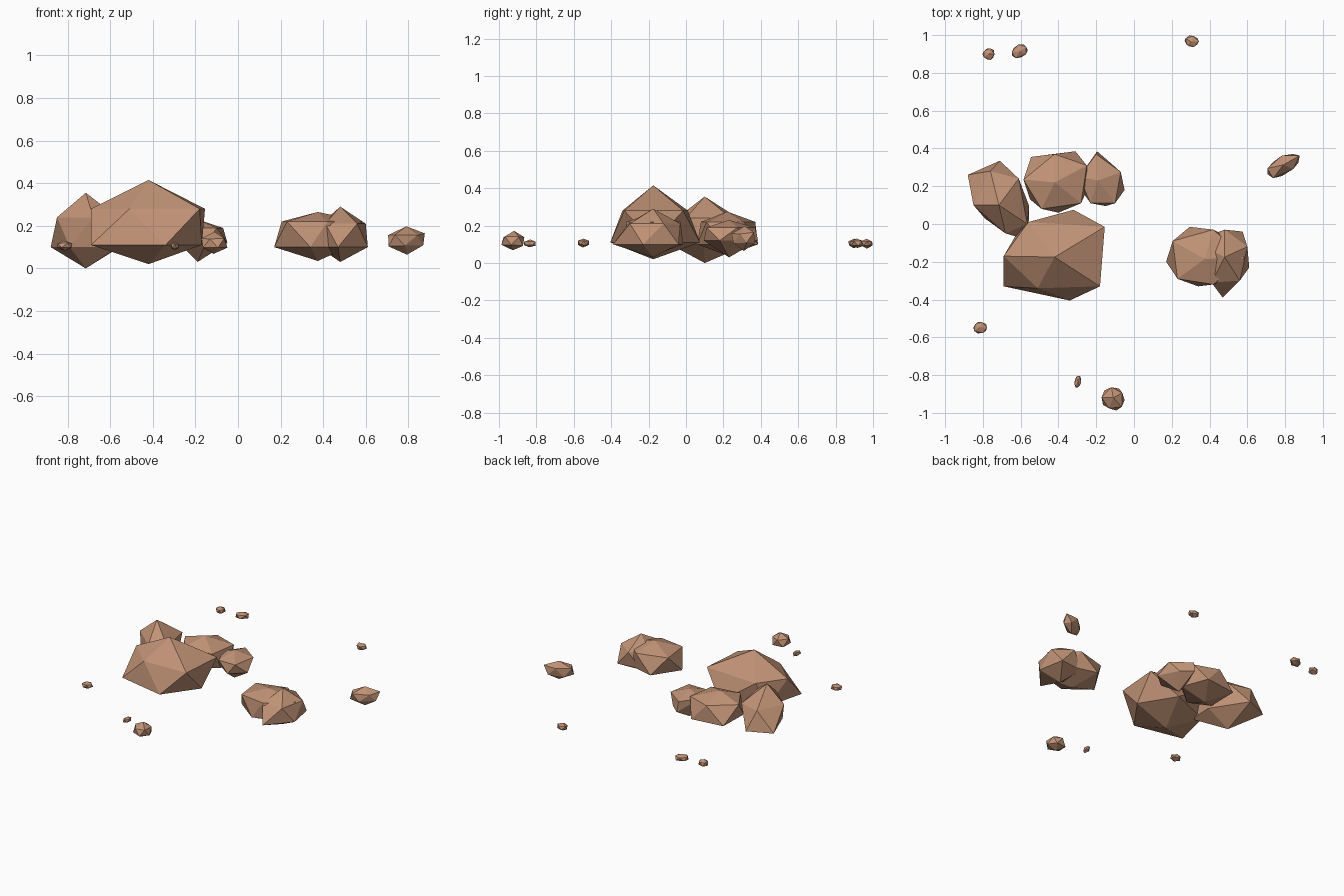
import bpy
import bmesh
import random
from mathutils import Matrix, Vector

default_cube = bpy.data.objects.get("Cube")
if default_cube:
    bpy.data.objects.remove(default_cube, do_unlink=True)

random.seed(4)

# One warm brown stone colour
stone = bpy.data.materials.new("brown_stone")
stone.use_nodes = True
colour = (0.53, 0.29, 0.18, 1)
stone.diffuse_color = colour
stone.node_tree.nodes["Principled BSDF"].inputs["Base Color"].default_value = colour


def finish(name, bm):
    """Turn a bmesh into a flat-shaded stone object."""
    bmesh.ops.recalc_face_normals(bm, faces=bm.faces)
    mesh = bpy.data.meshes.new(name)
    bm.to_mesh(mesh)
    bm.free()
    mesh.materials.append(stone)
    obj = bpy.data.objects.new(name, mesh)
    bpy.context.collection.objects.link(obj)
    return obj


def boulder(name, centre, heights, shoulder, foot):
    """Twenty-sided rock: two poles and two staggered five-point cross-sections.

    heights run from the bottom pole through foot and shoulder to the top pole;
    each foot point sits between two neighbouring shoulder points.
    """
    bm = bmesh.new()
    base, low, high, peak = heights
    bottom = bm.verts.new((*centre, base))
    top = bm.verts.new((*centre, peak))
    upper = [bm.verts.new((x, y, high)) for x, y in shoulder]
    lower = [bm.verts.new((x, y, low)) for x, y in foot]
    count = len(upper)
    for i in range(count):
        j = (i + 1) % count
        bm.faces.new((top, upper[i], upper[j]))
        bm.faces.new((upper[i], lower[i], upper[j]))
        bm.faces.new((lower[i], lower[j], upper[j]))
        bm.faces.new((bottom, lower[j], lower[i]))
    return finish(name, bm)


def pebble(name, centre, size, turn=0, jitter=0.08):
    """Small, slightly uneven stone with half-extents given by size."""
    bm = bmesh.new()
    bmesh.ops.create_icosphere(bm, subdivisions=1, radius=1)
    for v in bm.verts:
        v.co += Vector([random.uniform(-jitter, jitter) for _ in range(3)])
    shape = (Matrix.Translation(centre)
             @ Matrix.Rotation(turn, 4, "Z")
             @ Matrix.Diagonal((*size, 1)))
    bmesh.ops.transform(bm, matrix=shape, verts=bm.verts)
    return finish(name, bm)


# Largest rock of the cluster
boulder("main_boulder", (-0.42, -0.175), (0.02, 0.11, 0.28, 0.415),
        shoulder=[(-0.51, -0.34), (-0.18, -0.33), (-0.155, -0.015),
                  (-0.56, 0.01), (-0.69, -0.17)],
        foot=[(-0.34, -0.405), (-0.17, -0.17), (-0.32, 0.075),
              (-0.62, -0.05), (-0.69, -0.33)])

# Tall rock on the outer side
boulder("tall_side_boulder", (-0.715, 0.1), (0, 0.1, 0.24, 0.355),
        shoulder=[(-0.76, 0.28), (-0.61, 0.24), (-0.565, 0),
                  (-0.68, -0.05), (-0.85, 0.1)],
        foot=[(-0.71, 0.335), (-0.555, 0.095), (-0.56, -0.085),
              (-0.79, 0.03), (-0.88, 0.26)])

# Low rocks behind the main one
boulder("back_boulder", (-0.42, 0.22), (0.04, 0.1, 0.22, 0.275),
        shoulder=[(-0.585, 0.235), (-0.49, 0.08), (-0.28, 0.11),
                  (-0.25, 0.31), (-0.42, 0.37)],
        foot=[(-0.55, 0.13), (-0.4, 0.06), (-0.24, 0.2),
              (-0.31, 0.385), (-0.545, 0.355)])
boulder("back_corner_boulder", (-0.19, 0.23), (0.03, 0.12, 0.19, 0.23),
        shoulder=[(-0.2, 0.37), (-0.07, 0.275), (-0.1, 0.11),
                  (-0.23, 0.11), (-0.29, 0.25)],
        foot=[(-0.12, 0.32), (-0.05, 0.18), (-0.15, 0.095),
              (-0.28, 0.18), (-0.195, 0.385)])

# Overlapping pair standing apart
boulder("pair_wide_boulder", (0.375, -0.185), (0.035, 0.1, 0.22, 0.265),
        shoulder=[(0.205, -0.09), (0.23, -0.29), (0.42, -0.32),
                  (0.585, -0.18), (0.42, -0.03)],
        foot=[(0.17, -0.2), (0.34, -0.33), (0.52, -0.28),
              (0.5, -0.07), (0.295, -0.015)])
boulder("pair_narrow_boulder", (0.48, -0.175), (0.03, 0.1, 0.21, 0.29),
        shoulder=[(0.48, -0.03), (0.39, -0.13), (0.41, -0.31),
                  (0.56, -0.3), (0.6, -0.12)],
        foot=[(0.4, -0.06), (0.38, -0.22), (0.47, -0.39),
              (0.61, -0.23), (0.575, -0.04)])

# Scattered loose stones
pebble("back_pebble_outer", (-0.77, 0.9, 0.105), (0.035, 0.035, 0.026))
pebble("back_pebble_inner", (-0.605, 0.915, 0.105), (0.05, 0.036, 0.026), turn=0.6)
pebble("back_pebble_far", (0.305, 0.967, 0.105), (0.04, 0.034, 0.026))
pebble("side_stone", (0.79, 0.31, 0.132), (0.105, 0.052, 0.063), turn=0.55)
pebble("front_pebble_outer", (-0.815, -0.55, 0.108), (0.04, 0.035, 0.024))
pebble("front_pebble_small", (-0.297, -0.835, 0.105), (0.019, 0.037, 0.022), turn=-0.25)
pebble("front_stone", (-0.11, -0.925, 0.118), (0.067, 0.068, 0.053), turn=0.5)
